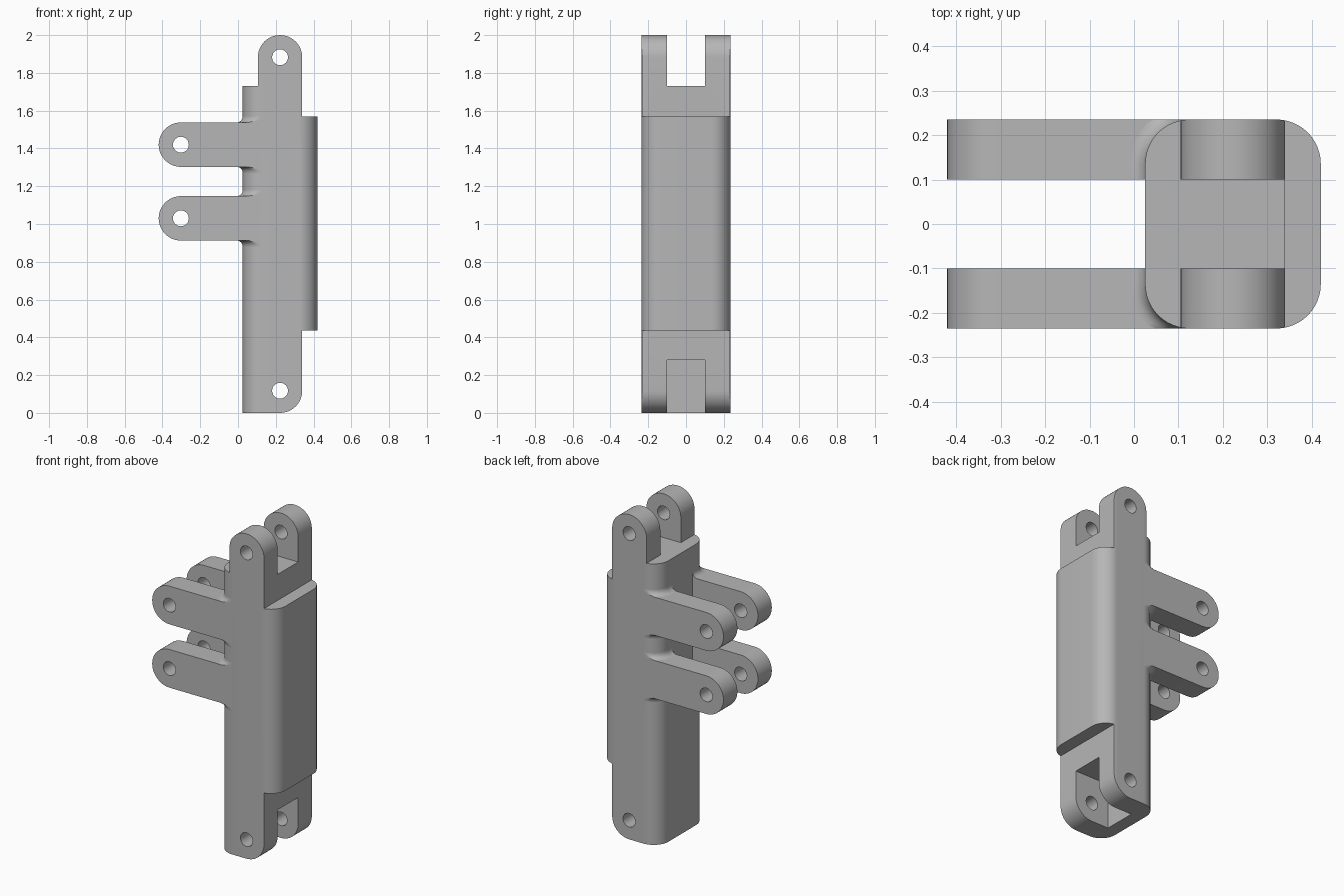
import bpy, bmesh
from math import sin, cos, pi, radians
from mathutils import Vector

if "Cube" in bpy.data.objects:
    bpy.data.objects.remove(bpy.data.objects["Cube"], do_unlink=True)

GREY = (0.47, 0.47, 0.47, 1)
mat = bpy.data.materials.new("plain_grey")
mat.use_nodes = True
mat.diffuse_color = GREY
mat.node_tree.nodes["Principled BSDF"].inputs["Base Color"].default_value = GREY

X0, X1, XB = 0.025, 0.34, 0.42       # back of body, front of core, front of bulge
YO, YI = 0.235, 0.1                  # outer and inner faces of the lugs
LUG, HOLE, CORNER, FILLET = 0.1175, 0.042, 0.1, 0.032
PIN_X, PIN_TOP, PIN_LOW = 0.2225, 1.8825, 0.1175
ARM_X, ARM_Z = -0.3025, (1.03, 1.42)


def arc(cx, cy, r, a0, a1, n=12):
    return [(cx + r * cos(radians(a0 + (a1 - a0) * i / n)),
             cy + r * sin(radians(a0 + (a1 - a0) * i / n))) for i in range(n + 1)]


def finish(bm, name):
    bmesh.ops.recalc_face_normals(bm, faces=bm.faces)
    me = bpy.data.meshes.new(name)
    bm.to_mesh(me)
    bm.free()
    me.materials.append(mat)
    ob = bpy.data.objects.new(name, me)
    bpy.context.collection.objects.link(ob)
    return ob


def prism(name, pts, axis, lo, hi):
    """Extrude a 2D outline along y (points are x, z) or z (points are x, y)."""
    bm = bmesh.new()
    place = (lambda a, b: (a, lo, b)) if axis == "y" else (lambda a, b: (a, b, lo))
    face = bm.faces.new([bm.verts.new(place(a, b)) for a, b in pts])
    move = Vector((0, hi - lo, 0)) if axis == "y" else Vector((0, 0, hi - lo))
    new = bmesh.ops.extrude_face_region(bm, geom=[face])["geom"]
    bmesh.ops.translate(bm, vec=move, verts=[v for v in new if isinstance(v, bmesh.types.BMVert)])
    return finish(bm, name)


def box_cutter(x0, x1, z0, z1):
    return prism("cutter", [(x0, z0), (x1, z0), (x1, z1), (x0, z1)], "y", -YI, YI)


def pin_cutter(x, z):
    return prism("cutter", arc(x, z, HOLE, 0, 360, 24)[:-1], "y", -0.4, 0.4)


def cut(ob, tool, op="DIFFERENCE"):
    bpy.context.view_layer.objects.active = ob
    mod = ob.modifiers.new("cut", "BOOLEAN")
    mod.operation, mod.solver, mod.object = op, "EXACT", tool
    bpy.ops.object.modifier_apply(modifier=mod.name)
    bpy.data.objects.remove(tool, do_unlink=True)


def smooth(ob):
    bpy.ops.object.select_all(action="DESELECT")
    ob.select_set(True)
    bpy.context.view_layer.objects.active = ob
    bpy.ops.object.shade_smooth_by_angle(angle=radians(30))


# Body: rounded cross-section trimmed by the side silhouette
cy = YO - CORNER
outline = (arc(XB - CORNER, cy, CORNER, 0, 90) + arc(X0 + CORNER, cy, CORNER, 90, 180)
           + arc(X0 + CORNER, -cy, CORNER, 180, 270) + arc(XB - CORNER, -cy, CORNER, 270, 360))
body = prism("main_body", outline, "z", -0.1, 2.1)
silhouette = ([(-0.1, 0)] + arc(PIN_X, PIN_LOW, LUG, -90, 0)
              + [(X1, 0.435), (0.5, 0.435), (0.5, 1.57), (X1, 1.57)]
              + arc(PIN_X, PIN_TOP, LUG, 0, 180, 24)
              + [(PIN_X - LUG, 1.73), (-0.1, 1.73)])
cut(body, prism("cutter", silhouette, "y", -0.4, 0.4), "INTERSECT")

# Clevis slots and pin holes at both ends
cut(body, box_cutter(-0.2, 0.6, 1.73, 2.2))
cut(body, box_cutter(PIN_X - LUG, 0.6, -0.2, 0.28))
for z in (PIN_TOP, PIN_LOW):
    cut(body, pin_cutter(PIN_X, z))
smooth(body)


def fillet(name, z, side, up):
    """Concave blend following the rounded body corner beside an arm."""
    bm = bmesh.new()
    path = [(X0, YI, pi)] + [(x, y, pi - i * pi / 24) for i, (x, y) in
                             enumerate(arc(X0 + CORNER, cy, CORNER, 180, 90))]
    prof = [(FILLET * (1 - sin(i * pi / 12)), FILLET * (1 - cos(i * pi / 12))) for i in range(7)]
    prof.append((-0.004, FILLET))
    prof.append((-0.004, 0))
    rings = []
    for x, y, a in path:
        rings.append([bm.verts.new((x + d * cos(a), side * min(YO, y + d * sin(a)), z + up * h))
                      for d, h in prof])
    n = len(prof)
    for r, s in zip(rings, rings[1:]):
        for i in range(n):
            j = (i + 1) % n
            bm.faces.new((r[i], r[j], s[j], s[i]))
    bm.faces.new(rings[0])
    bmesh.ops.remove_doubles(bm, verts=bm.verts, dist=0.00001)
    smooth(finish(bm, name))


# Four side arms with pin holes and blended roots
for side, side_name in ((-1, "front"), (1, "back")):
    for z, level in zip(ARM_Z, ("lower", "upper")):
        root = X0 + CORNER
        shape = arc(ARM_X, z, LUG, 90, 270, 24) + [(root, z - LUG), (root, z + LUG)]
        lo, hi = sorted((side * YI, side * YO))
        arm = prism(f"{level}_{side_name}_arm", shape, "y", lo, hi)
        cut(arm, pin_cutter(ARM_X, z))
        smooth(arm)
        for up, edge in ((1, "top"), (-1, "bottom")):
            fillet(f"{level}_{side_name}_arm_{edge}_fillet", z + up * LUG, side, up)
